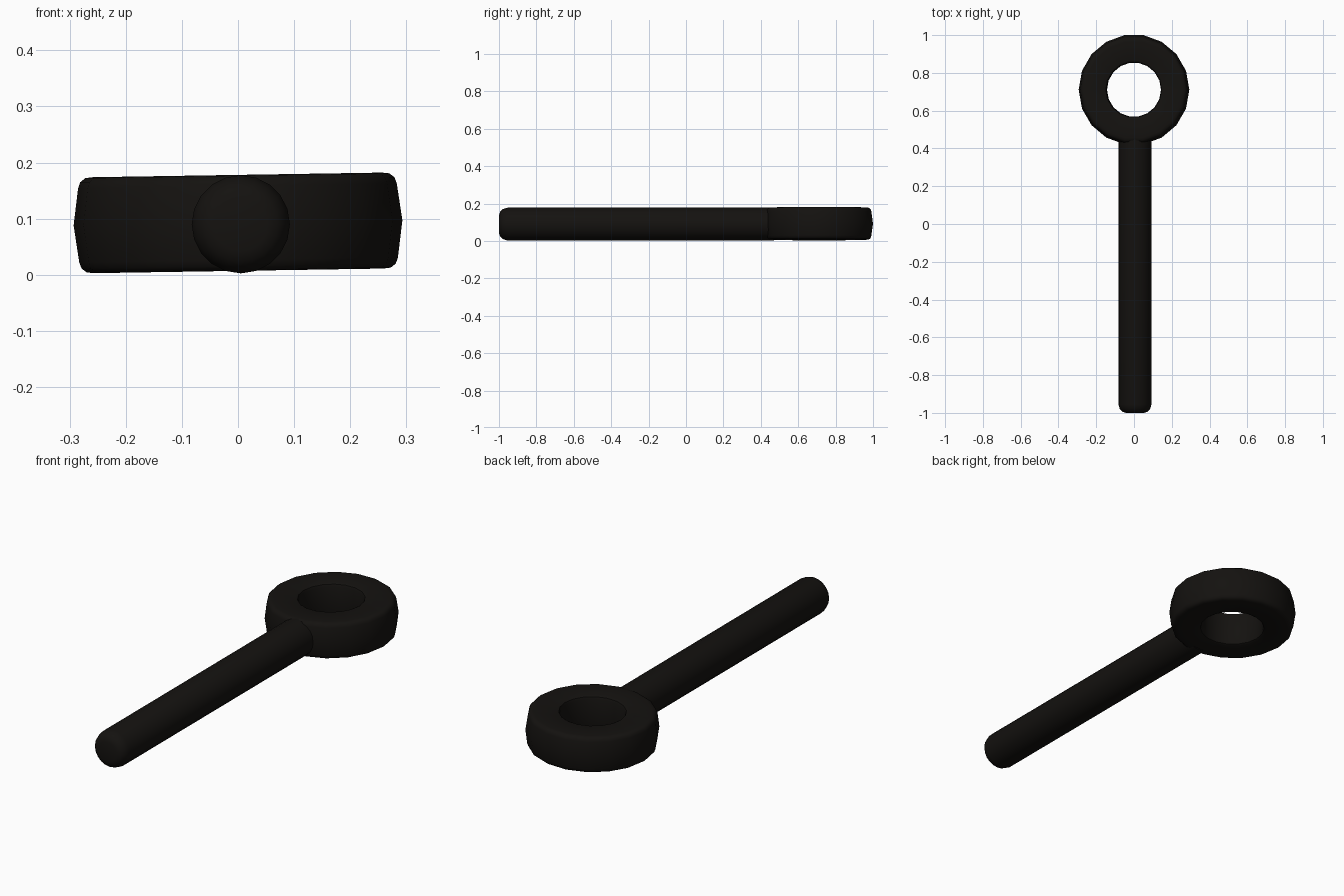
import bpy, bmesh, math
from mathutils import Matrix

if "Cube" in bpy.data.objects:
    bpy.data.objects.remove(bpy.data.objects["Cube"])

mat = bpy.data.materials.new("black_rubber")
mat.diffuse_color = (0.007, 0.006, 0.005, 1)
mat.use_nodes = True
mat.node_tree.nodes["Principled BSDF"].inputs["Base Color"].default_value = mat.diffuse_color


def lathe(name, profile, sides, matrix, closed):
    """Spin (radius, height) points about z, then place with a matrix."""
    bm = bmesh.new()
    rings = []
    for r, h in profile:
        rings.append([bm.verts.new((r * math.cos(2 * math.pi * i / sides),
                                    r * math.sin(2 * math.pi * i / sides), h))
                      for i in range(sides)])
    pairs = list(zip(rings, rings[1:]))
    if closed:
        pairs.append((rings[-1], rings[0]))
    else:
        bm.faces.new(rings[0])
        bm.faces.new(rings[-1])
    for a, b in pairs:
        for i in range(sides):
            j = (i + 1) % sides
            bm.faces.new((a[i], a[j], b[j], b[i]))
    bmesh.ops.recalc_face_normals(bm, faces=bm.faces)
    bm.transform(matrix)
    mesh = bpy.data.meshes.new(name)
    bm.to_mesh(mesh)
    bm.free()
    ob = bpy.data.objects.new(name, mesh)
    bpy.context.collection.objects.link(ob)
    mesh.materials.append(mat)
    bpy.ops.object.select_all(action='DESELECT')
    ob.select_set(True)
    bpy.context.view_layer.objects.active = ob
    bpy.ops.object.shade_smooth_by_angle(angle=math.radians(40))
    return ob


# Eye ring: slightly crowned rim, rounded edges, tilted a touch sideways
half = [(0.293, 0.0), (0.284, 0.066), (0.280, 0.077), (0.271, 0.084),
        (0.258, 0.0855), (0.157, 0.0855), (0.148, 0.081), (0.144, 0.070)]
ring_profile = half + [(r, -h) for r, h in reversed(half[1:])]
lathe("eye_ring", ring_profile, 18,
      Matrix.Translation((0, 0.711, 0.0925)) @ Matrix.Rotation(-0.016, 4, 'Y'), True)

# Shaft: straight rod with rounded free end, buried in the ring wall
shaft_profile = [(0.048, 0.0), (0.066, 0.006), (0.080, 0.02), (0.0875, 0.045),
                 (0.0875, 1.47)]
lathe("shaft", shaft_profile, 20,
      Matrix.Translation((0.005, -1, 0.09)) @ Matrix.Rotation(-math.pi / 2, 4, 'X'), False)
